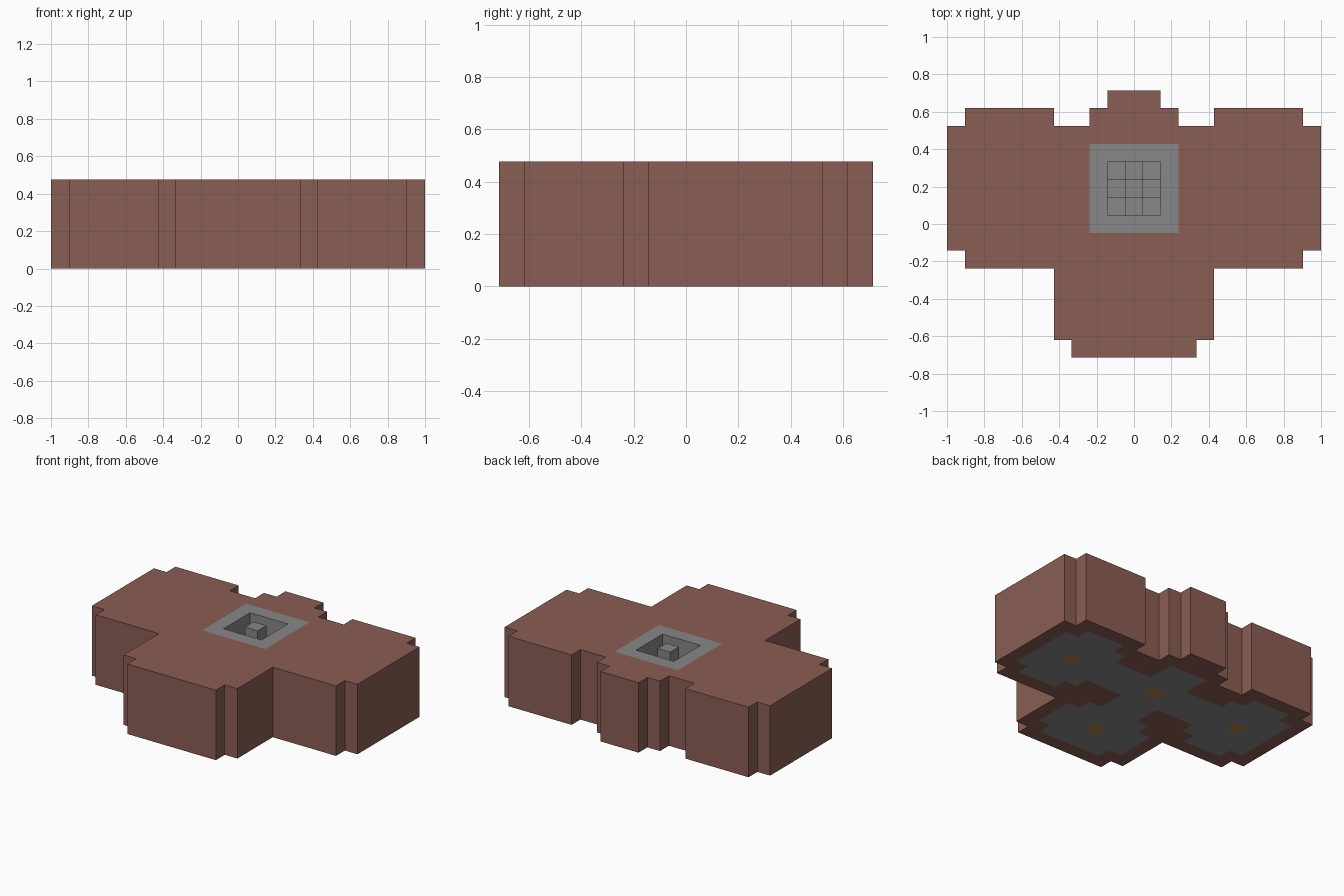
import bpy
import bmesh

if "Cube" in bpy.data.objects:
    bpy.data.objects.remove(bpy.data.objects["Cube"], do_unlink=True)

UNIT = 2 / 21  # one block


def material(name, rgb):
    mat = bpy.data.materials.new(name)
    mat.use_nodes = True
    mat.diffuse_color = (*rgb, 1)
    mat.node_tree.nodes["Principled BSDF"].inputs["Base Color"].default_value = (*rgb, 1)
    return mat


BROWN, GREY, OCHRE = range(3)
MATERIALS = [
    material("brown_clay", (0.254, 0.112, 0.087)),
    material("grey_stone", (0.243, 0.243, 0.243)),
    material("ochre_lamp", (0.45, 0.234, 0.047)),
]


def rect(x0, x1, y0, y1):
    """Set of block positions, both ends included."""
    return {(x, y) for x in range(x0, x1 + 1) for y in range(y0, y1 + 1)}


def mirrored(cells):
    return cells | {(-x, y) for x, y in cells}


# Ground plan of the building
plan = (rect(-3, 3, -7, -7) | rect(-4, 4, -6, -3) | rect(-9, 9, -2, -2)
        | rect(-10, 10, -1, 5) | rect(-2, 2, 6, 6) | rect(-1, 1, 7, 7)
        | mirrored(rect(5, 9, 6, 6)))

# Room floors seen on the underside: side rooms, front room, crossing corridors
rooms = (mirrored(rect(5, 9, 0, 4) | rect(6, 8, -1, 5))
         | rect(-3, 3, -5, -3) | rect(-2, 2, -6, -2)
         | rect(-1, 1, -2, 5) | rect(-4, 4, 1, 3))
lamps = {(0, 2), (7, 2), (-7, 2), (0, -4)}


def blocks(name, cells, top, colour):
    """Extrude block cells from the ground to a height, painting the underside."""
    bm = bmesh.new()
    for x, y in sorted(cells):
        corners = [(-.5, -.5), (-.5, .5), (.5, .5), (.5, -.5)]
        face = bm.faces.new([bm.verts.new(((x + a) * UNIT, (y + b) * UNIT, 0))
                             for a, b in corners])
        face.material_index = (OCHRE if (x, y) in lamps
                               else GREY if (x, y) in rooms else BROWN)
    bmesh.ops.remove_doubles(bm, verts=bm.verts, dist=UNIT / 100)
    base = list(bm.faces)
    result = bmesh.ops.extrude_face_region(bm, geom=base, use_keep_orig=True)
    raised = [g for g in result["geom"] if isinstance(g, bmesh.types.BMVert)]
    bmesh.ops.translate(bm, verts=raised, vec=(0, 0, top * UNIT))
    bmesh.ops.recalc_face_normals(bm, faces=bm.faces)
    underside = set(base)
    for face in bm.faces:
        if face not in underside:
            face.material_index = colour
    bmesh.ops.dissolve_limit(bm, angle_limit=0.02, verts=bm.verts,
                             edges=bm.edges, delimit={"MATERIAL"})
    mesh = bpy.data.meshes.new(name)
    bm.to_mesh(mesh)
    bm.free()
    for mat in MATERIALS:
        mesh.materials.append(mat)
    obj = bpy.data.objects.new(name, mesh)
    bpy.context.collection.objects.link(obj)
    return obj


# Roof opening: stone rim, sunken well and a central post
rim = rect(-2, 2, 0, 4)
well = rect(-1, 1, 1, 3)
post = {(0, 2)}
corners = {(x, y) for x, y in well if x and y != 2}

blocks("building_body", plan - rim, 5, BROWN)
blocks("roof_rim", rim - well, 5, GREY)
blocks("well_ledges", well - corners - post, 3, GREY)
blocks("well_corners", corners, 2, GREY)
blocks("well_post", post, 5, GREY)
